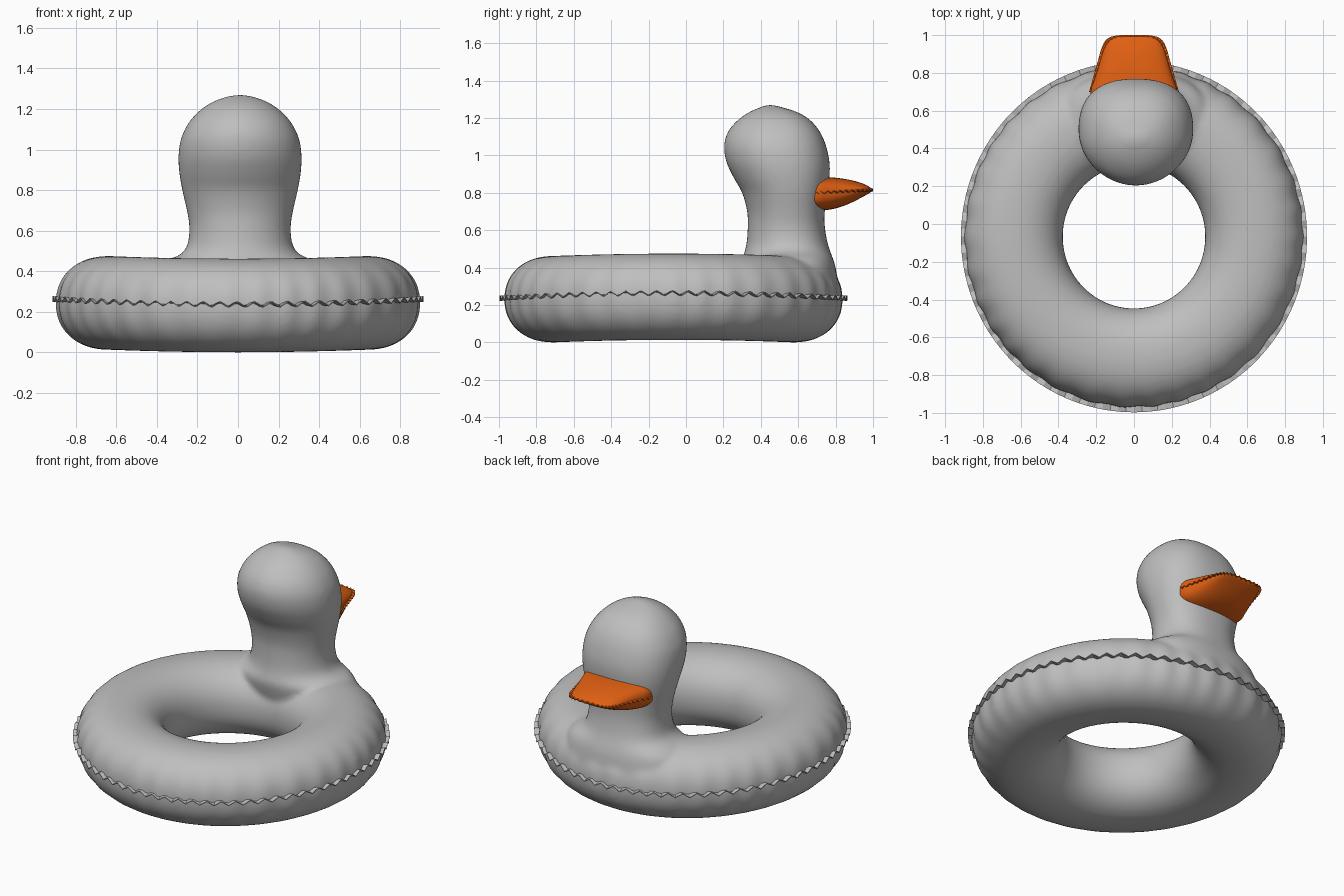
import bpy, bmesh, math

if "Cube" in bpy.data.objects:
    bpy.data.objects.remove(bpy.data.objects["Cube"])


def material(name, rgb):
    m = bpy.data.materials.new(name)
    m.diffuse_color = (*rgb, 1)
    m.use_nodes = True
    m.node_tree.nodes["Principled BSDF"].inputs["Base Color"].default_value = m.diffuse_color
    return m


grey = material("grey vinyl", (0.52, 0.52, 0.52))
orange = material("orange vinyl", (0.74, 0.115, 0.006))
CY = -0.067  # ring centre in y


def catmull(pts, n):
    """Smooth a short list of points of any dimension."""
    out = []
    for i in range(len(pts) - 1):
        a, b, c, d = (pts[max(0, min(len(pts) - 1, i + k))] for k in (-1, 0, 1, 2))
        for j in range(n):
            t = j / n
            out.append([0.5 * (2 * q + (r - p) * t + (2 * p - 5 * q + 4 * r - s) * t * t
                               + (3 * q - p - 3 * r + s) * t ** 3)
                        for p, q, r, s in zip(a, b, c, d)])
    out.append(list(pts[-1]))
    return out


def spow(v, e):
    return math.copysign(abs(v) ** e, v)


def loft(bm, rings, wrap=False, closed=True):
    rows = [[bm.verts.new(p) for p in r] for r in rings]
    n = len(rows[0])
    for i in range(len(rows) if wrap else len(rows) - 1):
        a, b = rows[i], rows[(i + 1) % len(rows)]
        for j in range(n if closed else n - 1):
            k = (j + 1) % n
            bm.faces.new((a[j], a[k], b[k], b[j]))
    if closed and not wrap:
        bm.faces.new(rows[0])
        bm.faces.new(rows[-1])


def finish(bm, name, mat, smooth=True):
    bmesh.ops.recalc_face_normals(bm, faces=bm.faces[:])
    me = bpy.data.meshes.new(name)
    bm.to_mesh(me)
    bm.free()
    me.materials.append(mat)
    ob = bpy.data.objects.new(name, me)
    bpy.context.collection.objects.link(ob)
    me.polygons.foreach_set("use_smooth", [smooth] * len(me.polygons))
    return ob


# Ring: flattened tube with soft puckers beside the outer seam
bm = bmesh.new()
rings = []
for i in range(240):
    t = 2 * math.pi * i / 240
    c, s = math.cos(t), math.sin(t)
    ring = []
    for j in range(64):
        f = 2 * math.pi * j / 64
        r = 0.641 + 0.261 * spow(math.cos(f), 2 / 2.2)
        r += 0.005 * max(0, math.cos(f)) ** 3 * math.cos(34 * t + math.sin(5 * t))
        z = 0.231 + 0.013 * c * c + 0.231 * spow(math.sin(f), 2 / 2.2)
        ring.append((r * c * 0.992, CY + r * s, z))
    rings.append(ring)
loft(bm, rings, wrap=True)

# Neck and head: stacked rounded sections (z, half width, back y, front y)
stations = [
    (0.28, 0.40, 0.34, 0.82), (0.40, 0.39, 0.31, 0.80), (0.45, 0.355, 0.305, 0.785),
    (0.49, 0.285, 0.315, 0.77), (0.54, 0.257, 0.325, 0.755), (0.62, 0.25, 0.33, 0.742),
    (0.70, 0.262, 0.327, 0.742), (0.80, 0.285, 0.30, 0.755), (0.88, 0.299, 0.255, 0.767),
    (0.96, 0.304, 0.217, 0.768), (1.04, 0.295, 0.203, 0.752), (1.10, 0.272, 0.213, 0.73),
    (1.15, 0.24, 0.24, 0.70), (1.20, 0.19, 0.29, 0.65), (1.235, 0.135, 0.345, 0.585),
    (1.258, 0.075, 0.40, 0.51), (1.27, 0.02, 0.435, 0.465)]
rings = []
for z, w, yb, yf in catmull(stations, 5):
    cy, hy = (yb + yf) / 2, (yf - yb) / 2
    ring = []
    for j in range(72):
        f = 2 * math.pi * j / 72
        e = 2 / (2.4 if math.sin(f) > 0 else 1.95)
        ring.append((0.01 + w * spow(math.cos(f), e), cy + hy * spow(math.sin(f), e), z))
    rings.append(ring)
loft(bm, rings)

# Merge ring and head into one inflated skin
body = finish(bm, "float_body", grey)
rm = body.modifiers.new("merge", 'REMESH')
rm.mode = 'VOXEL'
rm.voxel_size = 0.014
rm.use_smooth_shade = True
sm = body.modifiers.new("soften", 'SMOOTH')
sm.factor = 0.5
sm.iterations = 10

# Zigzag welded seam around the ring
bm = bmesh.new()
rows = [[], []]
N = 136
for i in range(N):
    t = 2 * math.pi * i / N
    c, s = math.cos(t), math.sin(t)
    z = 0.236 + 0.027 * c * c
    for row, r, dz in ((rows[0], 0.88, 0), (rows[1], 0.93, 0.013 * (-1) ** i)):
        row.append((r * c * 0.985, CY + r * s, z + dz))
loft(bm, [list(p) for p in zip(*rows)], wrap=True, closed=False)
seam = finish(bm, "ring_seam", grey, False)
seam.modifiers.new("thickness", 'SOLIDIFY').thickness = 0.005
seam.modifiers["thickness"].offset = 0


def beak_mid(y):
    return 0.80 + 0.05 * (y - 0.70)


# Beak: pillow-shaped sections (y, half width, top z, bottom z)
stations = [
    (0.60, 0.225, 0.875, 0.715), (0.70, 0.230, 0.885, 0.705), (0.76, 0.212, 0.883, 0.709),
    (0.82, 0.192, 0.878, 0.722), (0.88, 0.174, 0.868, 0.745), (0.93, 0.157, 0.855, 0.77),
    (0.97, 0.132, 0.838, 0.792), (0.992, 0.095, 0.823, 0.806)]
bm = bmesh.new()
rings = []
for y, w, zt, zb in catmull(stations, 4):
    k = min(1, max(0, (y - 0.70) / 0.25))
    e = 2 / (3.0 - 1.0 * k)
    zs = beak_mid(y)
    ring = []
    for j in range(48):
        f = 2 * math.pi * j / 48
        h = zt - zs if math.sin(f) > 0 else zs - zb
        ring.append((w * spow(math.cos(f), e), y, zs + h * spow(math.sin(f), e)))
    rings.append(ring)
loft(bm, rings)
finish(bm, "beak", orange)

# Zigzag seam around the beak edge
half = [(0.238, 0.70), (0.215, 0.78), (0.192, 0.86), (0.17, 0.935), (0.142, 0.98),
        (0.09, 0.998), (0, 1.0)]
path = catmull(half + [(-x, y) for x, y in half[-2::-1]], 5)
bm = bmesh.new()
pairs = []
for i, (x, y) in enumerate(path):
    z = beak_mid(y)
    pairs.append([(x * 0.86, 0.70 + (y - 0.70) * 0.88, z), (x, y, z + 0.006 * (-1) ** i)])
loft(bm, pairs, closed=False)
rim = finish(bm, "beak_seam", orange, False)
rim.modifiers.new("thickness", 'SOLIDIFY').thickness = 0.005
rim.modifiers["thickness"].offset = 0
